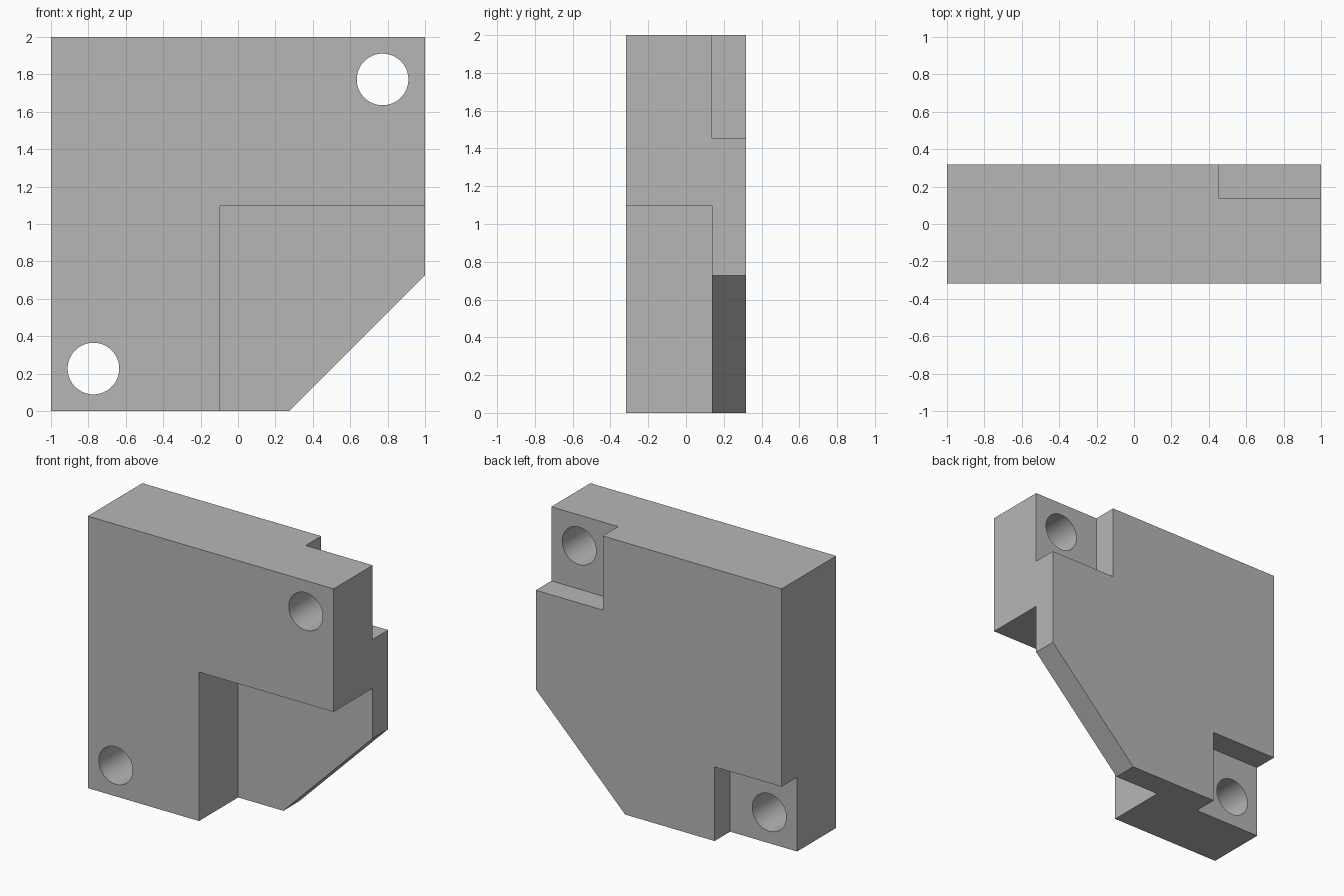
import bpy
import bmesh
import math
from mathutils import Vector

cube = bpy.data.objects.get("Cube")
if cube:
    bpy.data.objects.remove(cube, do_unlink=True)

HALF_T = 0.317    # half the plate thickness
STEP_Y = 0.137    # depth plane shared by all pockets
POCKET = 0.545    # side of the square screw pockets
CHAMFER = 0.727
HOLE = 0.773      # hole offset from the block centre
OVER = 0.1        # cutter overshoot

grey = bpy.data.materials.new("plain grey")
grey.use_nodes = True
colour = (0.47, 0.47, 0.47, 1)
grey.diffuse_color = colour
grey.node_tree.nodes["Principled BSDF"].inputs["Base Color"].default_value = colour


def new_object(name, bm):
    bmesh.ops.recalc_face_normals(bm, faces=bm.faces)
    mesh = bpy.data.meshes.new(name)
    bm.to_mesh(mesh)
    bm.free()
    mesh.materials.append(grey)
    obj = bpy.data.objects.new(name, mesh)
    bpy.context.collection.objects.link(obj)
    return obj


def prism(name, outline, y0, y1):
    """Extrude an x-z outline from y0 to y1."""
    bm = bmesh.new()
    face = bm.faces.new([bm.verts.new((x, y0, z)) for x, z in outline])
    moved = bmesh.ops.extrude_face_region(bm, geom=[face])["geom"]
    verts = [v for v in moved if isinstance(v, bmesh.types.BMVert)]
    bmesh.ops.translate(bm, verts=verts, vec=Vector((0, y1 - y0, 0)))
    return new_object(name, bm)


def rect(x0, x1, z0, z1):
    return [(x0, z0), (x1, z0), (x1, z1), (x0, z1)]


def circle(cx, cz, r, n=64):
    return [(cx + r * math.cos(math.tau * i / n), cz + r * math.sin(math.tau * i / n))
            for i in range(n)]


# Square block with one chamfered lower corner
block = prism("bracket_block",
              [(-1, 0), (1 - CHAMFER, 0), (1, CHAMFER), (1, 2), (-1, 2)],
              -HALF_T, HALF_T)

# Large front recess, two rear screw pockets and two through holes
cutters = [prism("front_recess_cutter", rect(-0.095, 1 + OVER, -OVER, 1.095),
                 -HALF_T - OVER, STEP_Y)]
for side, label in ((1, "upper"), (-1, "lower")):
    inner, outer = side * (1 - POCKET), side * (1 + OVER)
    cutters.append(prism(label + "_pocket_cutter",
                         rect(inner, outer, 1 + inner, 1 + outer),
                         STEP_Y, HALF_T + OVER))
    cutters.append(prism(label + "_hole_cutter",
                         circle(side * HOLE, 1 + side * HOLE, 0.138),
                         -HALF_T - OVER, HALF_T + OVER))

bpy.ops.object.select_all(action="DESELECT")
block.select_set(True)
bpy.context.view_layer.objects.active = block
for cutter in cutters:
    cut = block.modifiers.new(cutter.name, "BOOLEAN")
    cut.operation = "DIFFERENCE"
    cut.solver = "EXACT"
    cut.object = cutter
    bpy.ops.object.modifier_apply(modifier=cut.name)
    bpy.data.objects.remove(cutter, do_unlink=True)

# Smooth hole walls, crisp block edges
bpy.ops.object.shade_smooth_by_angle(angle=math.radians(30))
